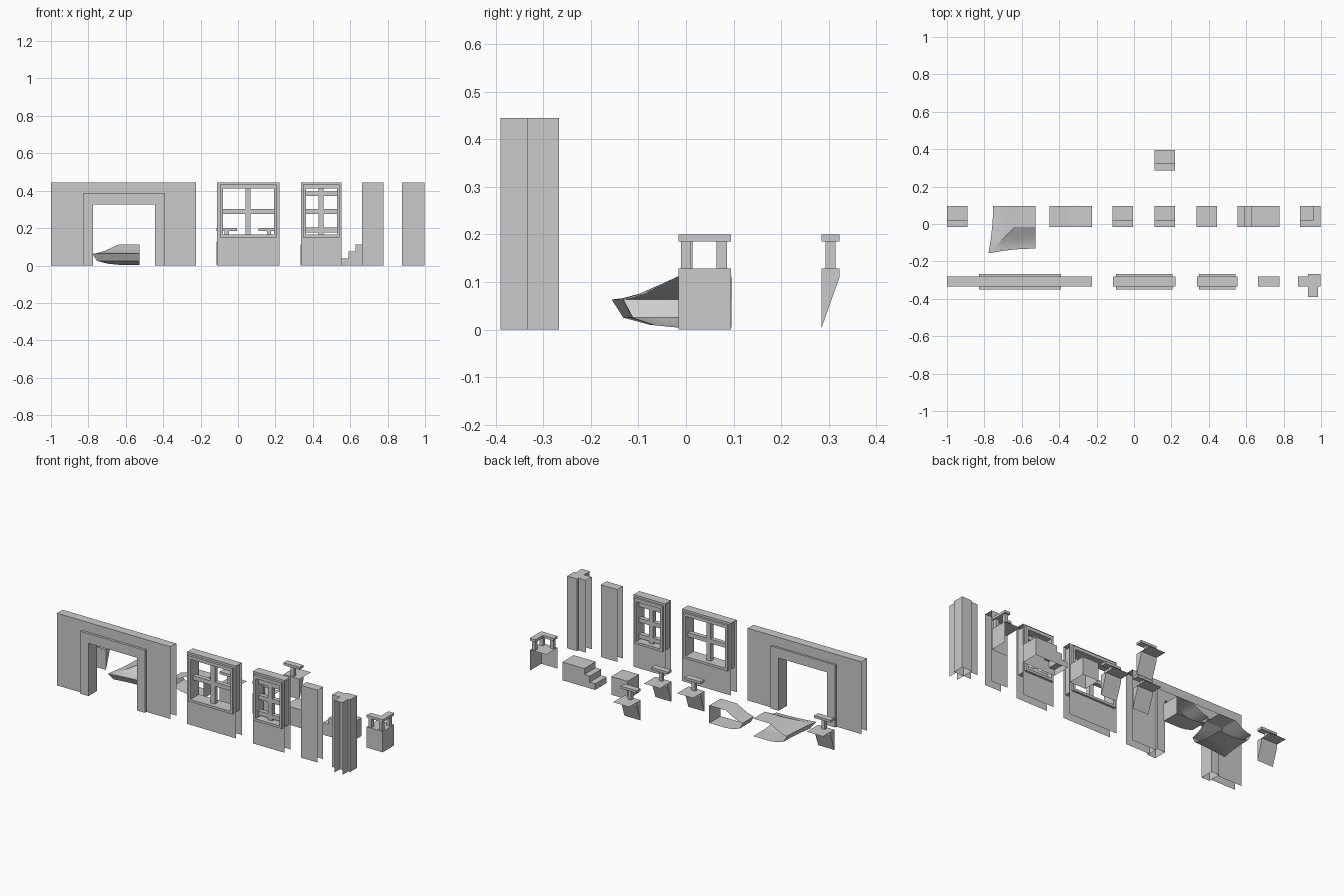
import bpy, bmesh, math

cube = bpy.data.objects.get("Cube")
if cube:
    bpy.data.objects.remove(cube)

stone = bpy.data.materials.new("plain_grey")
stone.use_nodes = True
GREY = (0.6, 0.6, 0.6, 1)
stone.diffuse_color = GREY
stone.node_tree.nodes["Principled BSDF"].inputs["Base Color"].default_value = GREY

TOP = 0.445                      # wall height
WALL = (-0.335, -0.28)           # wall thickness in y
FRAME = (-0.35, -0.267)          # frame depth in y
OPEN_WALL = "-y +y +z"           # modular walls have open ends and bottoms
SOLID = "-x +x -y +y -z +z"
NO_BASE = "-x +x -y +y +z"
SIDES = {"-x": (0, 2, 6, 4), "+x": (1, 5, 7, 3), "-y": (0, 4, 5, 1),
         "+y": (2, 3, 7, 6), "-z": (0, 1, 3, 2), "+z": (4, 6, 7, 5)}


def box(bm, xs, ys, zs, sides=SOLID):
    v = [bm.verts.new((x, y, z)) for z in zs for y in ys for x in xs]
    for s in sides.split():
        bm.faces.new([v[i] for i in SIDES[s]])
    bmesh.ops.delete(bm, geom=[p for p in v if not p.link_faces], context="VERTS")


def finish(name, bm, smooth=False):
    mesh = bpy.data.meshes.new(name)
    bm.to_mesh(mesh)
    bm.free()
    mesh.materials.append(stone)
    ob = bpy.data.objects.new(name, mesh)
    bpy.context.collection.objects.link(ob)
    if smooth:
        bpy.ops.object.select_all(action="DESELECT")
        ob.select_set(True)
        bpy.context.view_layer.objects.active = ob
        bpy.ops.object.shade_smooth_by_angle(angle=math.radians(30))
    return ob


def boxes(name, items):
    bm = bmesh.new()
    for item in items:
        box(bm, *item)
    return finish(name, bm)


def wall_with_hole(name, xs, hole_x, hole_z):
    a, b = hole_x
    items = [((xs[0], a), WALL, (0, TOP), OPEN_WALL),
             ((b, xs[1]), WALL, (0, TOP), OPEN_WALL),
             ((a, b), WALL, (hole_z[1], TOP), OPEN_WALL)]
    if hole_z[0] > 0:
        items.append(((a, b), WALL, (0, hole_z[0]), OPEN_WALL))
    boxes(name, items)


def window(name, xs, outer, inner, upright, bars):
    oz, iz = (0.15, 0.432), (0.165, 0.412)
    bar_y = (-0.322, -0.295)
    wall_with_hole(name + "_wall", xs, outer, oz)
    boxes(name + "_frame", [
        ((outer[0], inner[0]), FRAME, oz), ((inner[1], outer[1]), FRAME, oz),
        (inner, FRAME, (oz[0], iz[0])), (inner, FRAME, (iz[1], oz[1]))])
    boxes(name + "_bars", [(upright, bar_y, iz)] +
          [(inner, bar_y, (z - 0.013, z + 0.013)) for z in bars])


# Doorway wall and its raised surround
wall_with_hole("doorway_wall", (-1, -0.225), (-0.83, -0.39), (0, 0.385))
boxes("doorway_frame", [((-0.83, -0.775), FRAME, (0, 0.385), NO_BASE),
                        ((-0.445, -0.39), FRAME, (0, 0.385), NO_BASE),
                        ((-0.775, -0.445), FRAME, (0.325, 0.385), "-y +y -z +z")])

# Wide and narrow windows
window("wide_window", (-0.112, 0.222), (-0.097, 0.207), (-0.08, 0.192),
       (0.039, 0.068), [0.288])
window("narrow_window", (0.337, 0.553), (0.348, 0.543), (0.364, 0.528),
       (0.43, 0.458), [0.19, 0.288, 0.384])

# Plain wall strip and corner pilaster
boxes("wall_strip", [((0.664, 0.777), WALL, (0, TOP), OPEN_WALL)])
boxes("corner_wall", [
    ((0.93, 0.998), (-0.335, -0.267), (0, TOP), NO_BASE),
    ((0.877, 0.93), WALL, (0, TOP), OPEN_WALL),
    ((0.93, 0.985), (-0.39, -0.335), (0, TOP), "-x +x +z")])

# Balcony levels shared by the straight and corner pieces
FLOOR, RAIL = 0.128, (0.185, 0.2)
NEAR, FAR, DEPTH, HALF = -0.016, 0.095, 0.038, 0.055


def post(x, y):
    return ((x - 0.011, x + 0.011), (y - 0.011, y + 0.011), (FLOOR, RAIL[0]), "-x +x -y +y")


def balcony(name, x, y0):
    xs = (x - HALF, x + HALF)
    bm = bmesh.new()
    box(bm, xs, (y0, y0 + DEPTH), RAIL)
    box(bm, *post(x, y0 + DEPTH / 2))
    box(bm, xs, (y0, y0 + FAR - NEAR), (0, FLOOR), "+z")
    # tapered parapet below the floor
    profile = [(y0, 0.003), (y0 + DEPTH, 0.11), (y0 + DEPTH, FLOOR), (y0, FLOOR)]
    rows = [[bm.verts.new((px, y, z)) for y, z in profile] for px in xs]
    for i in (0, 1, 3):
        j = (i + 1) % 4
        bm.faces.new((rows[0][i], rows[0][j], rows[1][j], rows[1][i]))
    bm.faces.new(rows[0][::-1])
    bm.faces.new(rows[1])
    bmesh.ops.recalc_face_normals(bm, faces=bm.faces[-5:])
    finish(name, bm)


balcony("balcony_end", -0.945, NEAR)
balcony("balcony_left", -0.06, NEAR)
balcony("balcony_right", 0.165, NEAR)
balcony("balcony_back", 0.165, 0.285)

boxes("balcony_corner", [
    ((0.888, 0.998), (NEAR, FAR), (0, FLOOR), "-y +x +z"),
    ((0.888, 0.998), (NEAR, NEAR + DEPTH), RAIL),
    ((0.96, 0.998), (NEAR + DEPTH, FAR), RAIL),
    post(0.908, 0), post(0.979, 0), post(0.979, 0.075)])

# Landing block and stair
boxes("landing_block", [((0.333, 0.443), (NEAR, FAR), (0, 0.112), NO_BASE)])
step, rise = 0.037, 0.0373
treads = []
for i in range(3):
    x = 0.553 + i * step
    end = 0.777 if i == 2 else x + step
    treads.append(((x, end), (NEAR, FAR), (0, rise * (i + 1)), "-y +y +z" + (" +x" if i == 2 else "")))
    treads.append(((x, end), (NEAR, FAR), (rise * i, rise * (i + 1)), "-x"))
boxes("stair", treads)

# Flared eave: concave on top, convex beneath (distance out, height)
EAVE = [(0, 0.112), (0.031, 0.095), (0.066, 0.076), (0.095, 0.066), (0.115, 0.063),
        (0.095, 0.025), (0.05, 0.01), (0, 0.004)]
FLAT = 0.112


def skin(bm, rows):
    for a, b in zip(rows, rows[1:]):
        for i in range(len(a) - 1):
            bm.faces.new((a[i], a[i + 1], b[i + 1], b[i]))


bm = bmesh.new()
outline = [(-FLAT, EAVE[0][1])] + EAVE + [(-FLAT, EAVE[-1][1])]
outline.append(outline[0])
skin(bm, [[bm.verts.new((-0.337 - d, y, z)) for d, z in outline] for y in (FAR, NEAR)])
bmesh.ops.remove_doubles(bm, verts=bm.verts, dist=0.0005)
bmesh.ops.recalc_face_normals(bm, faces=bm.faces)
finish("eave_straight", bm, True)

# Corner eave, with the hip pushed out beyond the straight edges
bm = bmesh.new()
HX, HY, FLARE = -0.638, NEAR, 1.22


def station(t, swap):
    row = []
    for d, z in EAVE:
        u = FLAT * (1 - t) - FLARE * d * t
        v = -d * (1 + (FLARE - 1) * t * t)
        x, y = (v, u) if swap else (u, v)
        row.append(bm.verts.new((HX + x, HY + y, z)))
    return row


ts = [0, 0.33, 0.67, 1]
skin(bm, [station(t, False) for t in ts] + [station(t, True) for t in ts[-2::-1]])
box(bm, (HX, HX + FLAT), (HY, HY + FLAT), (EAVE[-1][1], EAVE[0][1]), "-z +z")
bmesh.ops.remove_doubles(bm, verts=bm.verts, dist=0.0005)
bmesh.ops.recalc_face_normals(bm, faces=bm.faces)
finish("eave_corner", bm, True)
